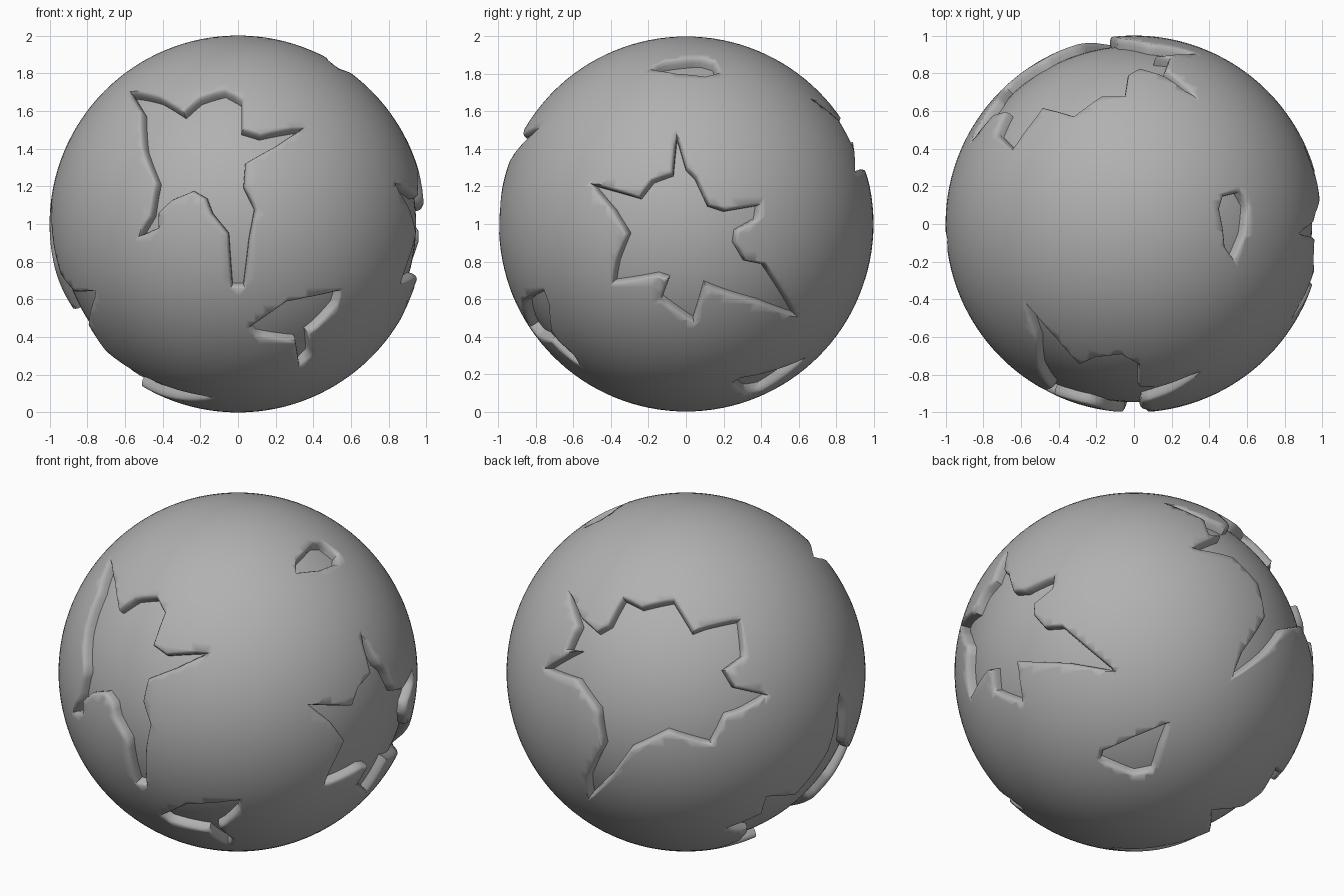
import bpy, bmesh
from math import sin, cos, radians, ceil
from mathutils import Vector

if "Cube" in bpy.data.objects:
    bpy.data.objects.remove(bpy.data.objects["Cube"])

CENTRE = Vector((0, 0, 1))
CORE_R = 0.945


def view(azimuth, elevation):
    """Right, up and toward-viewer axes; azimuth 0 looks at the front."""
    a, e = radians(azimuth), radians(elevation)
    flat = Vector((sin(a), -cos(a), 0))
    right = Vector((cos(a), sin(a), 0))
    toward = flat * cos(e) + Vector((0, 0, sin(e)))
    return right, toward.cross(right), toward


def on_sphere(axes, pts):
    """Lift outline points drawn in a view onto the unit sphere."""
    r, u, t = axes
    return [r * x + u * y + t * max(0.0, 1 - x * x - y * y) ** 0.5 for x, y in pts]


# Jagged outlines of the breaks in the shell, relative to the ball centre
front_break = on_sphere(view(0, 0), [
    (-.57, .70), (-.50, .69), (-.42, .67), (-.29, .59), (-.20, .67), (-.07, .71), (.02, .66),
    (.02, .50), (.12, .47), (.34, .51), (.20, .42), (.04, .33), (.03, .20), (.09, .08),
    (.06, -.08), (.03, -.33), (-.03, -.33), (-.05, -.05), (-.14, .06), (-.17, .14),
    (-.24, .18), (-.36, .13), (-.43, .06), (-.43, -.02), (-.52, -.06), (-.46, .04),
    (-.43, .22), (-.50, .40), (-.51, .60)])
right_break = on_sphere(view(90, 0), [
    (-.50, .21), (-.25, .14), (-.18, .23), (-.07, .27), (-.05, .47), (.00, .30), (.05, .25),
    (.12, .10), (.21, .07), (.39, .10), (.38, .03), (.27, -.03), (.26, -.10), (.32, -.20),
    (.42, -.22), (.59, -.49), (.40, -.42), (.20, -.36), (.10, -.32), (.04, -.52),
    (-.13, -.40), (-.09, -.29), (-.15, -.27), (-.39, -.31), (-.37, -.20), (-.31, -.05),
    (-.39, .08)])
top_break = on_sphere(view(0, 90), [
    (.46, .08), (.48, .15), (.56, .17), (.60, .10), (.585, -.05), (.53, -.18),
    (.49, -.12), (.48, -.02)])
low_front_break = on_sphere(view(0, 0), [
    (.07, -.55), (.19, -.47), (.26, -.42), (.36, -.40), (.54, -.36), (.52, -.43),
    (.42, -.54), (.37, -.58), (.38, -.70), (.33, -.75), (.31, -.62), (.22, -.61), (.10, -.59)])
back_break = on_sphere(view(215, 25), [
    (-.65, .44), (-.59, .30), (-.50, .22), (-.43, .26), (-.35, .41), (-.25, .36), (-.07, .40),
    (.04, .22), (.12, .25), (.30, .29), (.32, .09), (.21, .01), (.27, -.09), (.45, -.13),
    (.31, -.21), (.22, -.24), (.14, -.40), (-.10, -.33), (-.31, -.43), (-.42, -.58),
    (-.54, -.70), (-.55, -.60), (-.46, -.41), (-.49, -.21), (-.61, -.04), (-.78, .02),
    (-.60, .12), (-.66, .13), (-.60, .26)])
low_back_break = on_sphere(view(140, -30), [
    (-.18, -.45), (0, -.37), (.19, -.29), (.14, -.42), (.10, -.55), (0, -.57),
    (-.10, -.53), (-.19, -.49)])
# This one wraps round the lower left, so it is given in 3D directions
left_break = [Vector(p).normalized() for p in [
    (-.99, -.08, .10), (-.975, 0, -.225), (-.87, .18, -.46), (-.826, .39, -.40),
    (-.773, .354, -.53), (-.62, .49, -.61), (-.66, .33, -.68), (-.56, .27, -.78),
    (-.33, .29, -.90), (-.52, .05, -.85), (-.14, -.36, -.92), (-.50, -.30, -.81),
    (-.70, -.22, -.68), (-.80, -.28, -.53), (-.76, -.54, -.36), (-.87, -.34, -.37),
    (-.94, -.20, -.27), (-.985, -.13, 0)]]


def ball(name, radius):
    bpy.ops.mesh.primitive_uv_sphere_add(segments=128, ring_count=64, radius=radius, location=CENTRE)
    ob = bpy.context.object
    ob.name = name
    return ob


def resample(pts, step=0.06):
    """Split long outline edges so they follow the sphere."""
    out = []
    for a, b in zip(pts, pts[1:] + pts[:1]):
        n = max(1, ceil((b - a).length / step))
        out += [a.lerp(b, k / n).normalized() for k in range(n)]
    return out


def add_cutter(bm, outline):
    """Radial plug whose wall flares out near the surface, giving a worn rim."""
    pts = resample(outline)
    n = len(pts)
    c = sum(pts, Vector()).normalized()
    turn = sum((pts[i].cross(pts[(i + 1) % n]) for i in range(n)), Vector()).dot(c)
    side = 1 if turn > 0 else -1
    outward = []
    for i in range(n):
        tangent = (pts[i] - pts[i - 1]).normalized() + (pts[(i + 1) % n] - pts[i]).normalized()
        outward.append(tangent.cross(pts[i]).normalized() * side)

    def ring(offset, radius=None, plane=None):
        verts = []
        for p, o in zip(pts, outward):
            d = (p + o * offset).normalized()
            verts.append(bm.verts.new(d * (radius if radius else plane / d.dot(c))))
        return verts

    rings = [ring(0, plane=0.35), ring(0, radius=0.972), ring(0.006, radius=0.990),
             ring(0.018, radius=1.004), ring(0.018, plane=1.35)]
    bm.faces.new(rings[0])
    bm.faces.new(rings[-1][::-1])
    for low, high in zip(rings, rings[1:]):
        for i in range(n):
            j = (i + 1) % n
            bm.faces.new((low[j], low[i], high[i], high[j]))


# Cutters
cutters = []
for outline in (front_break, right_break, top_break, low_front_break,
                back_break, low_back_break, left_break):
    bm = bmesh.new()
    add_cutter(bm, outline)
    bmesh.ops.recalc_face_normals(bm, faces=bm.faces)
    me = bpy.data.meshes.new("break_cutter")
    bm.to_mesh(me)
    bm.free()
    ob = bpy.data.objects.new("break_cutter", me)
    ob.location = CENTRE
    bpy.context.collection.objects.link(ob)
    ob.hide_render = True
    cutters.append(ob)

# Broken outer shell
shell = ball("broken_shell", 1.0)
solid = shell.modifiers.new("thickness", 'SOLIDIFY')
solid.thickness = 0.065
solid.offset = -1
for ob in cutters:
    mod = shell.modifiers.new("break", 'BOOLEAN')
    mod.operation = 'DIFFERENCE'
    mod.solver = 'EXACT'
    mod.use_self = True
    mod.object = ob
bpy.context.view_layer.update()
deps = bpy.context.evaluated_depsgraph_get()
cut_mesh = bpy.data.meshes.new_from_object(shell.evaluated_get(deps))
shell.modifiers.clear()
shell.data = cut_mesh
for ob in cutters:
    bpy.data.objects.remove(ob)

# Smooth inner core seen through the breaks
core = ball("inner_core", CORE_R)

# Dark grey finish and smooth shading
grey = bpy.data.materials.new("dark_grey")
grey.diffuse_color = (0.44, 0.44, 0.44, 1)
grey.use_nodes = True
grey.node_tree.nodes["Principled BSDF"].inputs["Base Color"].default_value = grey.diffuse_color
for ob in (shell, core):
    ob.data.materials.clear()
    ob.data.materials.append(grey)
    bpy.ops.object.select_all(action='DESELECT')
    ob.select_set(True)
    bpy.context.view_layer.objects.active = ob
    bpy.ops.object.shade_smooth_by_angle(angle=radians(60))
